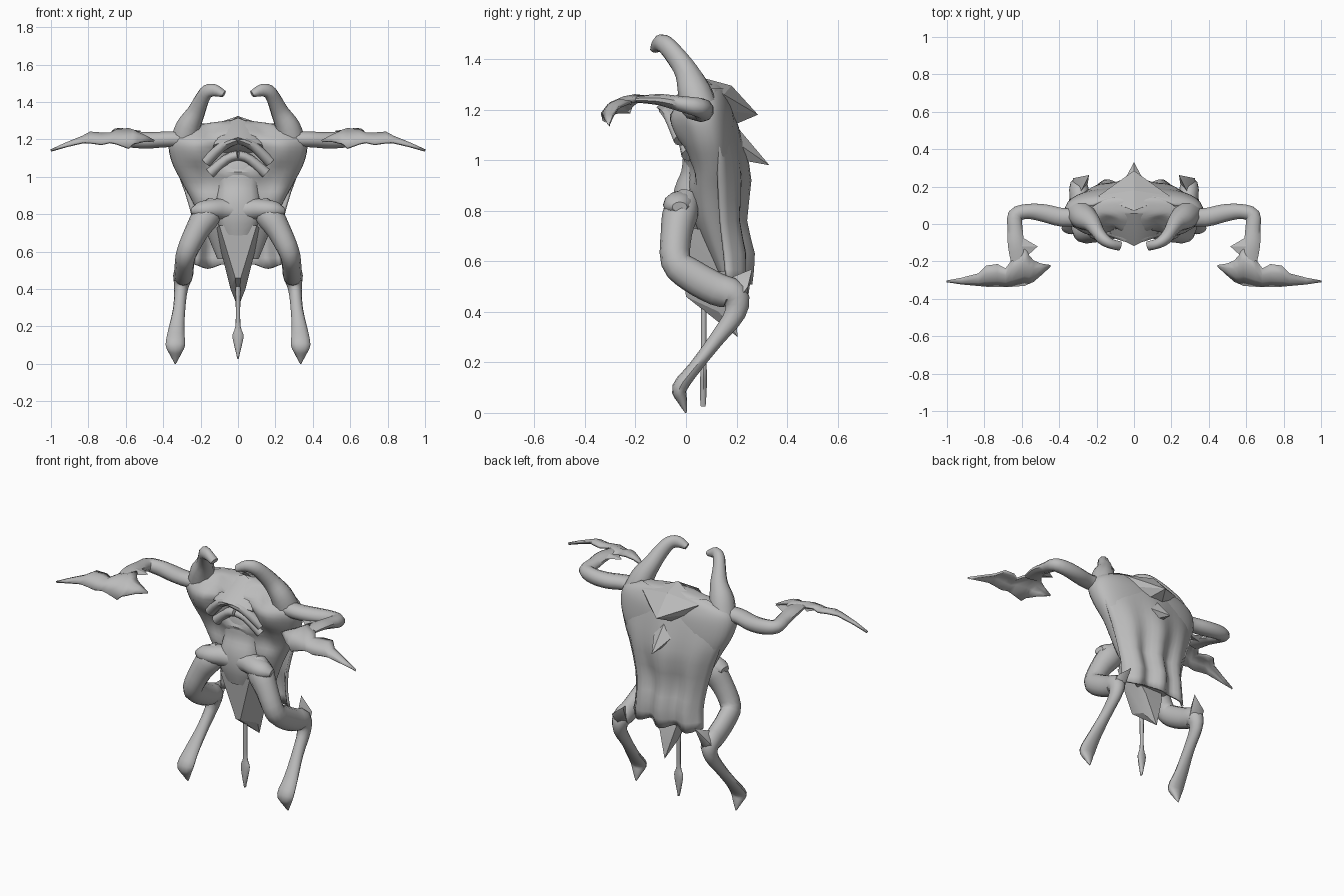
import bpy, bmesh, math
from mathutils import Vector

skin = bpy.data.materials.new("grey_skin")
skin.diffuse_color = (0.5, 0.5, 0.5, 1)


def finish(name, bm, mirror=False, thick=0, angle=45):
    """Turn a bmesh into a shaded object, optionally mirrored or thickened."""
    bmesh.ops.recalc_face_normals(bm, faces=bm.faces)
    me = bpy.data.meshes.new(name)
    bm.to_mesh(me)
    bm.free()
    me.materials.append(skin)
    ob = bpy.data.objects.new(name, me)
    bpy.context.collection.objects.link(ob)
    if thick:
        m = ob.modifiers.new("thickness", 'SOLIDIFY')
        m.thickness, m.offset = thick, 0
    if mirror:
        m = ob.modifiers.new("mirror", 'MIRROR')
        m.use_mirror_merge = False
    bpy.ops.object.select_all(action='DESELECT')
    ob.select_set(True)
    bpy.context.view_layer.objects.active = ob
    bpy.ops.object.shade_smooth_by_angle(angle=math.radians(angle))
    return ob


def smooth_path(pts, steps=3):
    """Catmull-Rom interpolation over rows of numbers."""
    out = []
    for i in range(len(pts) - 1):
        p = [pts[max(i - 1, 0)], pts[i], pts[i + 1], pts[min(i + 2, len(pts) - 1)]]
        for s in range(steps):
            t = s / steps
            out.append([0.5 * (2 * b + (c - a) * t + (2 * a - 5 * b + 4 * c - d) * t * t
                               + (3 * b - a - 3 * c + d) * t ** 3) for a, b, c, d in zip(*p)])
    return out + [list(pts[-1])]


def skin_rings(bm, rings):
    """Join rings of equal length and cap both ends."""
    vs = [[bm.verts.new(p) for p in r] for r in rings]
    n = len(vs[0])
    for a, b in zip(vs, vs[1:]):
        for i in range(n):
            bm.faces.new((a[i], a[(i + 1) % n], b[(i + 1) % n], b[i]))
    bm.faces.new(vs[0])
    bm.faces.new(vs[-1])


def tube(name, pts, ref, mirror=False, sides=10):
    """Limb along (x, y, z, half size along ref, other half size)."""
    rows = smooth_path(pts)
    rings = []
    for i, (x, y, z, a, b) in enumerate(rows):
        t = (Vector(rows[min(i + 1, len(rows) - 1)][:3]) - Vector(rows[max(i - 1, 0)][:3])).normalized()
        u = Vector(ref)
        u = (u - t * u.dot(t)).normalized()
        v = t.cross(u)
        rings.append([Vector((x, y, z)) + u * a * math.cos(k * math.tau / sides)
                      + v * b * math.sin(k * math.tau / sides) for k in range(sides)])
    bm = bmesh.new()
    skin_rings(bm, rings)
    return finish(name, bm, mirror)


def hull(name, pts, mirror=False, angle=20):
    """Faceted part; points with x > 0 are repeated on the other side."""
    bm = bmesh.new()
    for x, y, z in pts:
        bm.verts.new((x, y, z))
        if x > 0 and not mirror:
            bm.verts.new((-x, y, z))
    bmesh.ops.convex_hull(bm, input=bm.verts)
    return finish(name, bm, mirror, angle=angle)


def sheet(name, rows, thick, mirror=False):
    bm = bmesh.new()
    vs = [[bm.verts.new(p) for p in r] for r in rows]
    for a, b in zip(vs, vs[1:]):
        for i in range(len(a) - 1):
            bm.faces.new((a[i], a[i + 1], b[i + 1], b[i]))
    return finish(name, bm, mirror, thick, 50)


def bump(v, centre, size):
    return max(0, 1 - ((v - centre) / size) ** 2)


# Torso: broad shoulders, narrow waist, hollows beside and under the brow
rings = []
for z, w, f, b in smooth_path([(1.3, .06, .06, .13), (1.28, .2, .02, .15), (1.24, .325, -.03, .17),
                               (1.18, .37, -.07, .19), (1.08, .355, -.04, .2), (.97, .3, 0, .2),
                               (.87, .245, .01, .19), (.75, .19, .035, .185), (.56, .11, .12, .19)], 4):
    ring = []
    for k in range(40):
        c, s = math.cos(k * math.tau / 40), math.sin(k * math.tau / 40)
        x = w * math.copysign(abs(c) ** .85, c)
        y = (f + b) / 2 + (b - f) / 2 * math.copysign(abs(s) ** .8, s)
        if s < 0:
            y += .07 * bump(x, 0, .18) * bump(z, 1.13, .1)
            y += .035 * bump(abs(x), .14, .07) * bump(z, 1.24, .05)
            y += .025 * bump(abs(x), .16, .07) * bump(z, .99, .1)
            y -= .015 * bump(abs(x), .24, .07) * bump(z, 1.13, .08)
        ring.append((x, y, z))
    rings.append(ring)
bm = bmesh.new()
skin_rings(bm, rings)
finish("torso", bm)

# Face and belly
hull("brow", [(0, .06, 1.315), (.09, .05, 1.28), (0, -.118, 1.21), (.13, -.05, 1.17),
              (.03, -.095, 1.19), (0, 0, 1.17), (.14, 0, 1.13)], angle=35)
tube("brow_ridge", [(0, -.075, 1.2, .022, .035), (.08, -.05, 1.165, .026, .035),
                    (.17, -.015, 1.08, .03, .035)], (0, 0, 1), True)
tube("lip", [(0, -.01, 1.115, .026, .035), (.06, 0, 1.095, .026, .035),
             (.15, .012, 1.02, .03, .03)], (0, 0, 1), True)
tube("belly", [(0, .06, 1.12, .08, .05), (0, .04, 1.05, .12, .05), (0, .035, .95, .11, .055),
               (0, .01, .87, .115, .06), (0, -.005, .79, .12, .05), (0, .015, .7, .09, .05)],
     (1, 0, 0), sides=14)

# Horns with blunt hooked tips
tube("horn", [(.29, .06, 1.18, .075, .075), (.265, .035, 1.27, .07, .065), (.225, .005, 1.345, .05, .05),
              (.195, -.04, 1.41, .037, .043), (.165, -.08, 1.455, .033, .038),
              (.125, -.105, 1.462, .027, .033), (.075, -.118, 1.442, .026, .018)], (1, -1, 0), True)

# Arms and bladed hands
tube("arm", [(.27, .04, 1.2, .045, .05), (.38, .035, 1.2, .042, .052), (.48, .058, 1.195, .044, .05),
             (.57, .067, 1.2, .044, .042), (.635, .045, 1.21, .038, .042), (.635, -.03, 1.225, .03, .042),
             (.63, -.11, 1.24, .022, .047), (.61, -.2, 1.24, .012, .05)], (0, 0, 1), True)
blade = []
for x, yb, yf, z in [(.45, -.22, -.224, 1.19), (.5, -.212, -.27, 1.215), (.54, -.195, -.305, 1.23),
                     (.562, -.17, -.315, 1.24), (.585, -.12, -.325, 1.245), (.65, -.19, -.33, 1.24),
                     (.685, -.238, -.33, 1.225), (.73, -.215, -.33, 1.225), (.79, -.223, -.33, 1.23),
                     (.83, -.265, -.326, 1.21), (.92, -.288, -.318, 1.175), (1, -.303, -.306, 1.14)]:
    drop = .45 * (yb - yf)
    blade.append([(x, yb, z), (x, yb * .6 + yf * .4, z + drop * .1),
                  (x, yb * .25 + yf * .75, z - drop * .25), (x, yf, z - drop)])
sheet("hand_blade", blade, .014, True)
hull("wrist_barb", [(.515, -.12, 1.245), (.6, -.07, 1.245), (.57, -.17, 1.245),
                    (.6, -.12, 1.258), (.6, -.12, 1.225)], True)

# Pelvis bridging the thighs
tube("pelvis", [(0, .01, .82, .06, .06), (.08, 0, .825, .06, .065), (.15, -.025, .825, .053, .065),
                (.205, -.03, .82, .045, .055), (.245, -.025, .815, .02, .03)], (0, 0, 1), True, 12)

# Legs: thigh forward, shin back to the hock, long foot down to a point
tube("leg", [(.12, .01, .85, .05, .05), (.165, -.02, .795, .075, .07), (.22, -.038, .71, .064, .062),
             (.272, -.04, .6, .056, .06), (.285, .02, .545, .052, .065), (.29, .12, .49, .052, .065),
             (.295, .19, .465, .052, .058), (.305, .195, .395, .036, .042), (.315, .12, .29, .033, .03),
             (.33, .035, .18, .043, .026), (.335, -.025, .1, .052, .03), (.335, -.015, .05, .03, .02),
             (.335, 0, 0, .003, .003)], (1, 0, 0), True, 12)
hull("hock_spur", [(.25, .2, .44), (.335, .2, .44), (.3, .14, .52), (.24, .262, .57),
                   (.325, .245, .5), (.29, .245, .45)], True, 60)

# Back cape, pinched above the hem, with folds that deepen downwards
cape = []
for z, w, yc, ye in smooth_path([(1.28, .22, .15, .1), (1.2, .33, .18, .1), (1.05, .325, .22, .13),
                                 (.92, .28, .24, .14), (.76, .235, .215, .155), (.63, .22, .245, .17),
                                 (.52, .23, .235, .18)], 2):
    fold = .02 * min(1, max(0, (1.15 - z) / .4))
    row = []
    for i in range(21):
        u = i / 10 - 1
        hem = .012 * math.cos(u * 9) if z < .53 else 0
        row.append((u * w, yc - (yc - ye) * u * u + fold * math.cos(u * 9), z - hem))
    cape.append(row)
sheet("back_cape", cape, .015)

# Back spikes
hull("upper_spike", [(0, .07, 1.325), (.19, .15, 1.26), (0, .18, 1.295), (0, .285, 1.18),
                     (.05, .19, 1.14), (.17, .14, 1.2)])
hull("lower_spike", [(0, .17, 1.17), (.07, .2, 1.07), (0, .33, .98), (.02, .22, 1.0)])

# Loin flap and tail
hull("loin_flap", [(.1, -.03, .74), (.12, .1, .72), (.015, 0, .46), (.04, .13, .4),
                   (0, .205, .3), (.06, .18, .5)])
tube("tail", [(0, .07, .48, .014, .012), (0, .07, .3, .012, .011), (0, .07, .2, .014, .011),
              (0, .07, .15, .03, .014), (0, .068, .08, .016, .014), (0, .068, .025, .003, .01)], (1, 0, 0))
